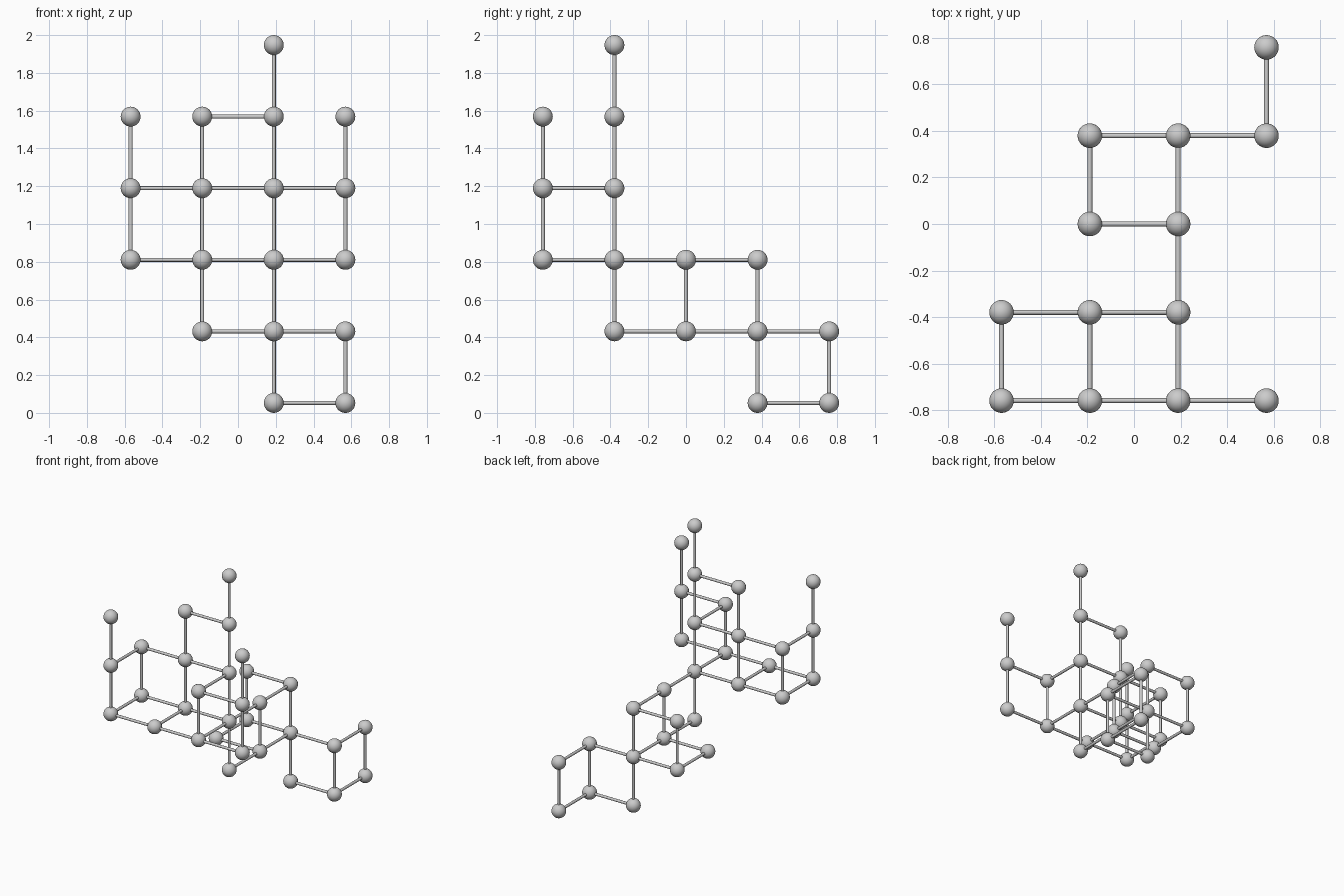
import bpy, bmesh
from mathutils import Matrix, Vector

if "Cube" in bpy.data.objects:
    bpy.data.objects.remove(bpy.data.objects["Cube"])

R = 0.0526               # ball radius
P = (2 - 2 * R) / 5      # lattice pitch
ROD = 0.0105             # rod radius

# Lattice columns: (x, y) -> lowest and highest occupied level
columns = {
    (0, 0): (2, 4), (1, 0): (2, 2), (2, 0): (2, 3), (3, 0): (2, 4),
    (0, 1): (2, 3), (1, 1): (2, 4), (2, 1): (1, 5),
    (1, 2): (1, 1), (2, 2): (1, 2),
    (1, 3): (1, 2), (2, 3): (0, 2), (3, 3): (0, 1), (3, 4): (0, 1),
}
nodes = {(x, y, z) for (x, y), (lo, hi) in columns.items()
         for z in range(lo, hi + 1)}


def place(n):
    return Vector(((n[0] - 1.5) * P, (n[1] - 2) * P, R + n[2] * P))


def sphere_mesh():
    bm = bmesh.new()
    bmesh.ops.create_uvsphere(bm, u_segments=32, v_segments=16, radius=R)
    for f in bm.faces:
        f.smooth = True
    me = bpy.data.meshes.new("ball")
    bm.to_mesh(me)
    bm.free()
    return me


def rod_mesh():
    bm = bmesh.new()
    bmesh.ops.create_cone(bm, cap_ends=True, segments=16,
                          radius1=ROD, radius2=ROD, depth=P)
    for f in bm.faces:
        f.smooth = len(f.verts) == 4
    me = bpy.data.meshes.new("rod")
    bm.to_mesh(me)
    bm.free()
    return me


def add(name, mesh, matrix):
    ob = bpy.data.objects.new(name, mesh)
    ob.matrix_world = matrix
    bpy.context.collection.objects.link(ob)


ball, rod = sphere_mesh(), rod_mesh()

# Balls at every node, rods between every pair of neighbours
for n in sorted(nodes):
    add("ball", ball, Matrix.Translation(place(n)))
    for step in ((1, 0, 0), (0, 1, 0), (0, 0, 1)):
        m = tuple(a + b for a, b in zip(n, step))
        if m in nodes:
            turn = Vector((0, 0, 1)).rotation_difference(Vector(step))
            mid = (place(n) + place(m)) / 2
            add("rod", rod, Matrix.Translation(mid) @ turn.to_matrix().to_4x4())
